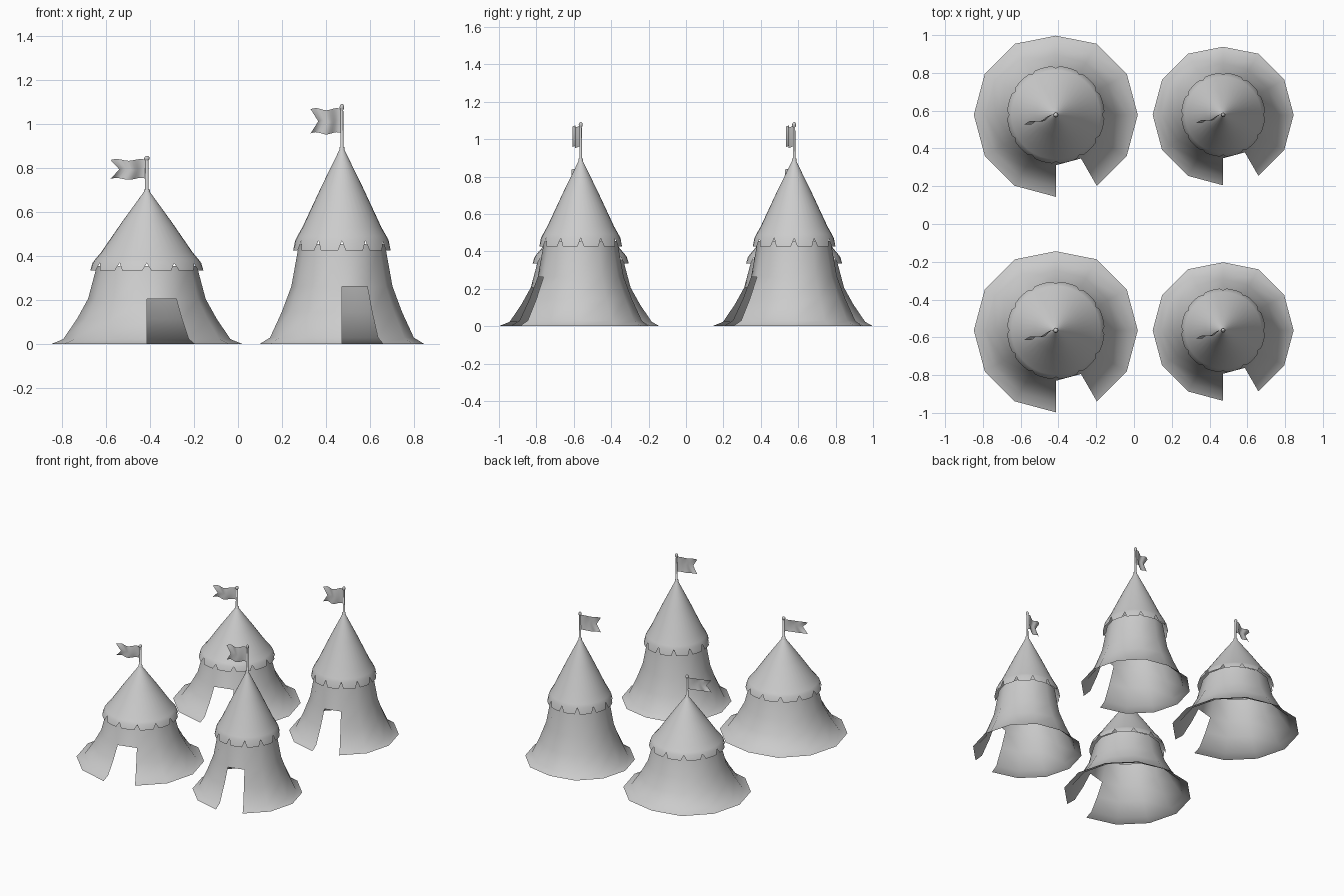
import bpy, bmesh
from math import sin, cos, radians, pi

if "Cube" in bpy.data.objects:
    bpy.data.objects.remove(bpy.data.objects["Cube"])


def make_object(name, verts, faces, loc, scale, smooth=True):
    mesh = bpy.data.meshes.new(name)
    mesh.from_pydata(verts, [], faces)
    bm = bmesh.new()
    bm.from_mesh(mesh)
    bmesh.ops.remove_doubles(bm, verts=bm.verts, dist=1e-5)
    loose = [v for v in bm.verts if not v.link_faces]
    bmesh.ops.delete(bm, geom=loose, context='VERTS')
    bmesh.ops.recalc_face_normals(bm, faces=bm.faces)
    bm.to_mesh(mesh)
    bm.free()
    for p in mesh.polygons:
        p.use_smooth = smooth
    ob = bpy.data.objects.new(name, mesh)
    bpy.context.collection.objects.link(ob)
    ob.location = loc
    ob.scale = scale
    return ob


def polar(r, deg, z):
    return (r * cos(radians(deg)), r * sin(radians(deg)), z)


def lathe(profile, n, skip=lambda row, col: False):
    verts = [polar(r, 360 * k / n, z) for r, z in profile for k in range(n)]
    faces = []
    for i in range(len(profile) - 1):
        for k in range(n):
            if not skip(i, k):
                a, b = i * n + k, i * n + (k + 1) % n
                faces.append((a, b, b + n, a + n))
    return verts, faces


def tent(tag, loc, scale):
    # Twelve-sided canvas wall, with one panel left open as the doorway
    wall = [(0.434, 0.002), (0.38, 0.024), (0.318, 0.115), (0.267, 0.207), (0.227, 0.357)]
    v, f = lathe(wall, 12, lambda row, col: row < 3 and col == 9)
    v[3] = polar(0.419, 90, 0.002)
    make_object(tag + "_wall", v, f, loc, scale)

    # Round roof, flaring to the eave
    roof = [(0.012, 0.695), (0.11, 0.56), (0.208, 0.418), (0.235, 0.386), (0.247, 0.37)]
    v, f = lathe(roof, 36)

    # Valance tabs hanging from the eave with notches between them
    for t in range(12):
        base = len(v)
        a0 = t * 30
        v += [polar(0.247, a0 + d, 0.37) for d in (0, 10, 20, 30)]
        v += [polar(0.258, a0 + d, 0.335) for d in (4.5, 11, 19, 25.5)]
        f += [(base + i, base + i + 1, base + i + 5, base + i + 4) for i in range(3)]
    make_object(tag + "_roof", v, f, loc, scale)

    # Pole with collar and round finial
    ball = [(0.012 * sin(pi * i / 6) + 0.0003, 0.845 - 0.012 * cos(pi * i / 6)) for i in range(1, 7)]
    pole = [(0.014, 0.685), (0.014, 0.703), (0.008, 0.704), (0.007, 0.834)] + ball
    v, f = lathe(pole, 12)
    make_object(tag + "_pole", v, f, loc, scale)

    # Waving swallow-tailed flag
    n = 12
    v = []
    for i in range(n + 1):
        s = i / n
        for j in (1, 0, -1):
            length = 0.165 if j else 0.125
            x = -length * s
            y = -0.05 * s + 0.008 * sin(s * 2 * pi * 1.5)
            z = 0.795 + 0.043 * j + 0.004 * sin(s * 2 * pi * 1.5)
            v.append((x, y, z))
    f = []
    for i in range(n):
        for j in range(2):
            a = i * 3 + j
            f.append((a, a + 1, a + 4, a + 3))
    make_object(tag + "_flag", v, f, loc, scale)


# Two wide tents on the left, two tall tents on the right
for row, y in (("front", -0.563), ("back", 0.578)):
    tent(row + "_wide_tent", (-0.414, y, 0), (1, 1, 1))
    tent(row + "_tall_tent", (0.472, y, 0), (0.86, 0.86, 1.275))
